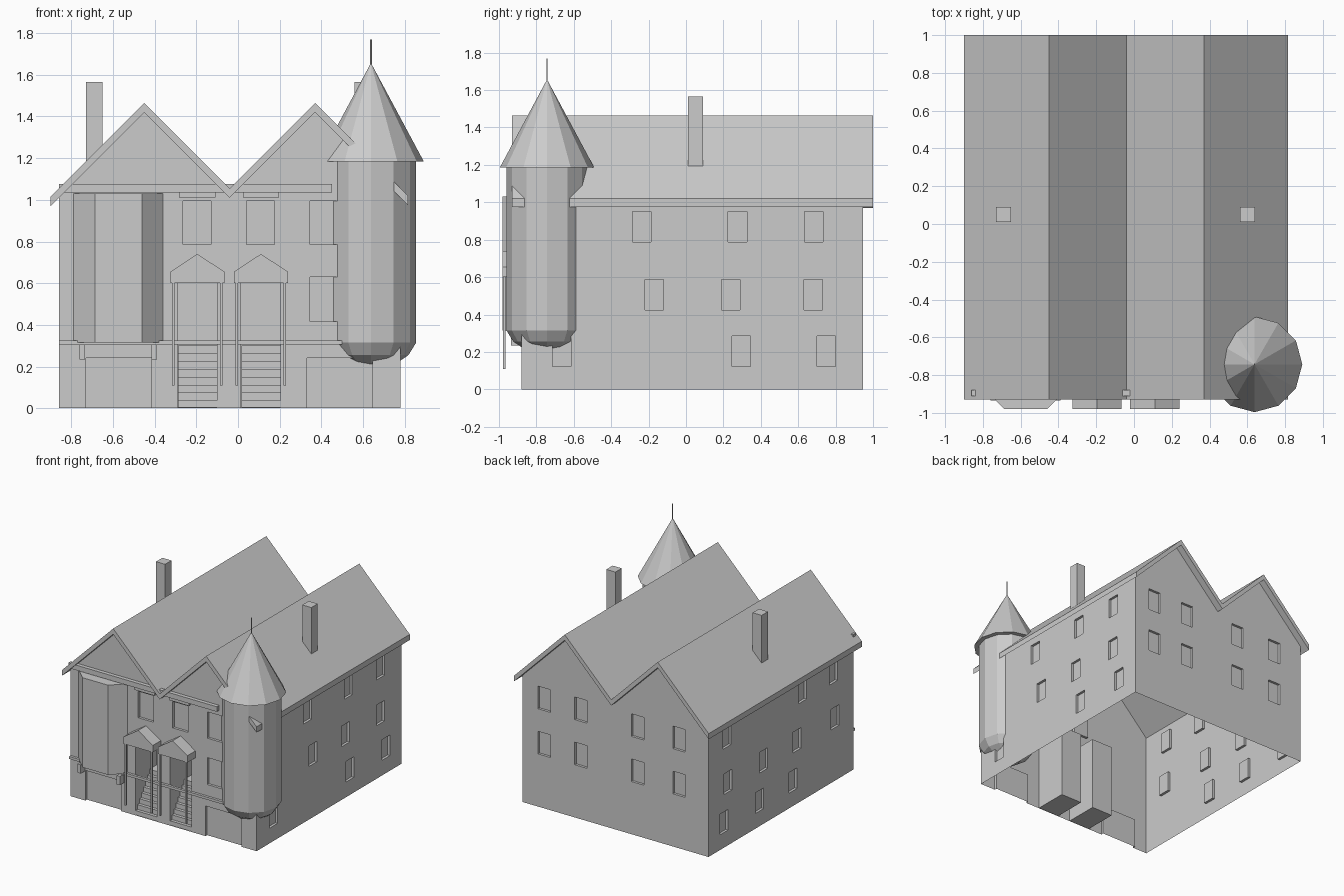
import bpy, bmesh, math
from mathutils import Vector

cube = bpy.data.objects.get("Cube")
if cube:
    bpy.data.objects.remove(cube, do_unlink=True)

stone = bpy.data.materials.new("light_grey")
stone.use_nodes = True
GREY = (0.6, 0.6, 0.6, 1)
stone.diffuse_color = GREY
stone.node_tree.nodes["Principled BSDF"].inputs["Base Color"].default_value = GREY


def finish(name, bm):
    bmesh.ops.recalc_face_normals(bm, faces=bm.faces)
    mesh = bpy.data.meshes.new(name)
    bm.to_mesh(mesh)
    bm.free()
    mesh.materials.append(stone)
    obj = bpy.data.objects.new(name, mesh)
    bpy.context.collection.objects.link(obj)
    return obj


def add_prism(bm, profile, axis, lo, hi):
    """Extrude a closed profile along x, y or z."""
    def place(p, d):
        return {"x": (d, p[0], p[1]), "y": (p[0], d, p[1]), "z": (p[0], p[1], d)}[axis]
    face = bm.faces.new([bm.verts.new(place(p, lo)) for p in profile])
    grown = bmesh.ops.extrude_face_region(bm, geom=[face], use_keep_orig=True)["geom"]
    shift = Vector(place((0, 0), hi - lo))
    bmesh.ops.translate(bm, vec=shift, verts=[v for v in grown if isinstance(v, bmesh.types.BMVert)])


def add_box(bm, x0, x1, y0, y1, z0, z1):
    add_prism(bm, [(x0, y0), (x1, y0), (x1, y1), (x0, y1)], "z", z0, z1)


def prism(name, profile, axis, lo, hi):
    bm = bmesh.new()
    add_prism(bm, profile, axis, lo, hi)
    return finish(name, bm)


def box(name, *size):
    bm = bmesh.new()
    add_box(bm, *size)
    return finish(name, bm)


# House extents, roof line and porch centres
LEFT, RIGHT, FRONT, BACK = -0.86, 0.78, -0.88, 0.945
RIDGES, VALLEY, PEAK = (-0.45, 0.37), -0.04, 1.42
PORCHES = (-0.195, 0.11)
DEPTH = 0.02


def roof_line(x0, x1, lift=0.0):
    xs = (x0, RIDGES[0], VALLEY, RIDGES[1], x1)
    return [(x, PEAK + lift - min(abs(x - r) for r in RIDGES)) for x in xs]


# Walls: twin gabled shell with recessed openings
walls = prism("walls", [(RIGHT, 0), (LEFT, 0)] + roof_line(LEFT, RIGHT), "y", FRONT, BACK)
bm = bmesh.new()
for x, z0, z1 in ((-0.197, 0.785, 0.995), (0.107, 0.785, 0.995),
                  (0.412, 0.785, 0.995), (0.412, 0.415, 0.63)):
    add_box(bm, x - 0.067, x + 0.067, FRONT - 0.1, FRONT + DEPTH, z0, z1)
for x0 in (-0.73, 0.33):
    add_box(bm, x0, x0 + 0.315, FRONT - 0.1, FRONT + DEPTH, -0.1, 0.24)
for x in PORCHES:
    add_box(bm, x - 0.095, x + 0.095, FRONT - 0.1, FRONT + 0.27, 0.002, 0.6)
for x in (-0.6, -0.235, 0.265, 0.59):
    for z in (0.51, 0.87):
        add_box(bm, x - 0.055, x + 0.055, BACK - DEPTH, BACK + 0.1, z - 0.09, z + 0.09)
right_rows = {0.87: (-0.237, 0.275, 0.683), 0.505: (-0.17, 0.24, 0.68), 0.203: (-0.665, 0.295, 0.75)}
left_rows = {0.87: (-0.63, -0.24, 0.71), 0.505: (-0.65, -0.17, 0.25, 0.7), 0.203: (-0.12, 0.3, 0.75)}
for rows, x0, x1 in ((right_rows, RIGHT - DEPTH, RIGHT + 0.1), (left_rows, LEFT - 0.1, LEFT + DEPTH)):
    for z, ys in rows.items():
        for y in ys:
            add_box(bm, x0, x1, y - 0.05, y + 0.05, z - 0.082, z + 0.082)
cutter = finish("opening_cutter", bm)
cutter.hide_render = True
cut = walls.modifiers.new("openings", "BOOLEAN")
cut.operation, cut.solver, cut.object = "DIFFERENCE", "EXACT", cutter
bpy.context.view_layer.update()
shell = bpy.data.meshes.new_from_object(walls.evaluated_get(bpy.context.evaluated_depsgraph_get()))
walls.modifiers.clear()
walls.data = shell
bpy.data.objects.remove(cutter, do_unlink=True)

# Leave the shell open underneath and below the roof
bm = bmesh.new()
bm.from_mesh(shell)
hidden = [f for f in bm.faces if all(v.co.z < 0.001 for v in f.verts)
          or (f.normal.z > 0.5 and f.calc_center_median().z > 1.0)]
bmesh.ops.delete(bm, geom=hidden, context="FACES")
bm.to_mesh(shell)
bm.free()

# Roof slab and chimneys
prism("roof", roof_line(-0.9, 0.815) + roof_line(-0.9, 0.815, 0.045)[::-1], "y", -0.93, 1.0)
for name, x in (("right_chimney", -0.69), ("left_chimney", 0.6)):
    box(name, x - 0.04, x + 0.04, 0.01, 0.09, 1.13, 1.565)

# Front trim
box("eave_beam", LEFT, 0.45, -0.91, FRONT, 1.035, 1.075)
box("belt_course", LEFT, 0.5, -0.9, FRONT, 0.305, 0.325)
for x in PORCHES:
    box("window_lintel", x - 0.087, x + 0.087, -0.9, FRONT, 1.01, 1.035)
for x in (-0.747, -0.402):
    box("bay_bracket", x - 0.014, x + 0.014, -0.935, FRONT, 0.235, 0.305)

# Bay
prism("bay", [(-0.79, FRONT), (-0.685, -0.98), (-0.46, -0.98), (-0.36, FRONT)], "z", 0.315, 1.03)

# Porches: gabled canopy, two posts and a flight of steps
STEPS, RISE, RUN = 8, 0.0375, 0.025
for c in PORCHES:
    prism("porch_canopy", [(c - 0.13, 0.6), (c + 0.13, 0.6), (c + 0.13, 0.655),
                           (c, 0.74), (c - 0.13, 0.655)], "y", -0.98, FRONT)
    for x in (c - 0.115, c + 0.115):
        box("porch_post", x - 0.006, x + 0.006, -0.978, -0.964, 0.11, 0.6)
    flight = [(FRONT + 0.268, 0.003), (FRONT + 0.002, 0.003)]
    for i in range(STEPS):
        y = FRONT + 0.002 + i * RUN
        flight += [(y, (i + 1) * RISE), (y + RUN, (i + 1) * RISE)]
    flight.append((FRONT + 0.268, STEPS * RISE))
    prism("porch_steps", flight, "x", c - 0.094, c + 0.094)


# Corner turret: faceted rings stacked on one axis
def turret_part(name, rings, sides=12):
    bm = bmesh.new()
    loops = []
    for r, z in rings:
        loops.append([bm.verts.new((0.638 + r * math.cos(a), -0.743 + r * math.sin(a), z))
                      for a in (math.tau * i / sides for i in range(sides))])
    for low, high in zip(loops, loops[1:]):
        for i in range(sides):
            j = (i + 1) % sides
            bm.faces.new((low[i], low[j], high[j], high[i]))
    bm.faces.new(loops[0])
    bm.faces.new(loops[-1])
    bmesh.ops.remove_doubles(bm, verts=bm.verts, dist=0.0005)
    return finish(name, bm)


turret_part("turret_body", [(0.1, 0.2), (0.18, 0.255), (0.217, 0.315), (0.217, 1.185)])
turret_part("turret_roof", [(0.253, 1.185), (0.001, 1.655)])
turret_part("turret_spire", [(0.004, 1.64), (0.004, 1.77)], 6)
